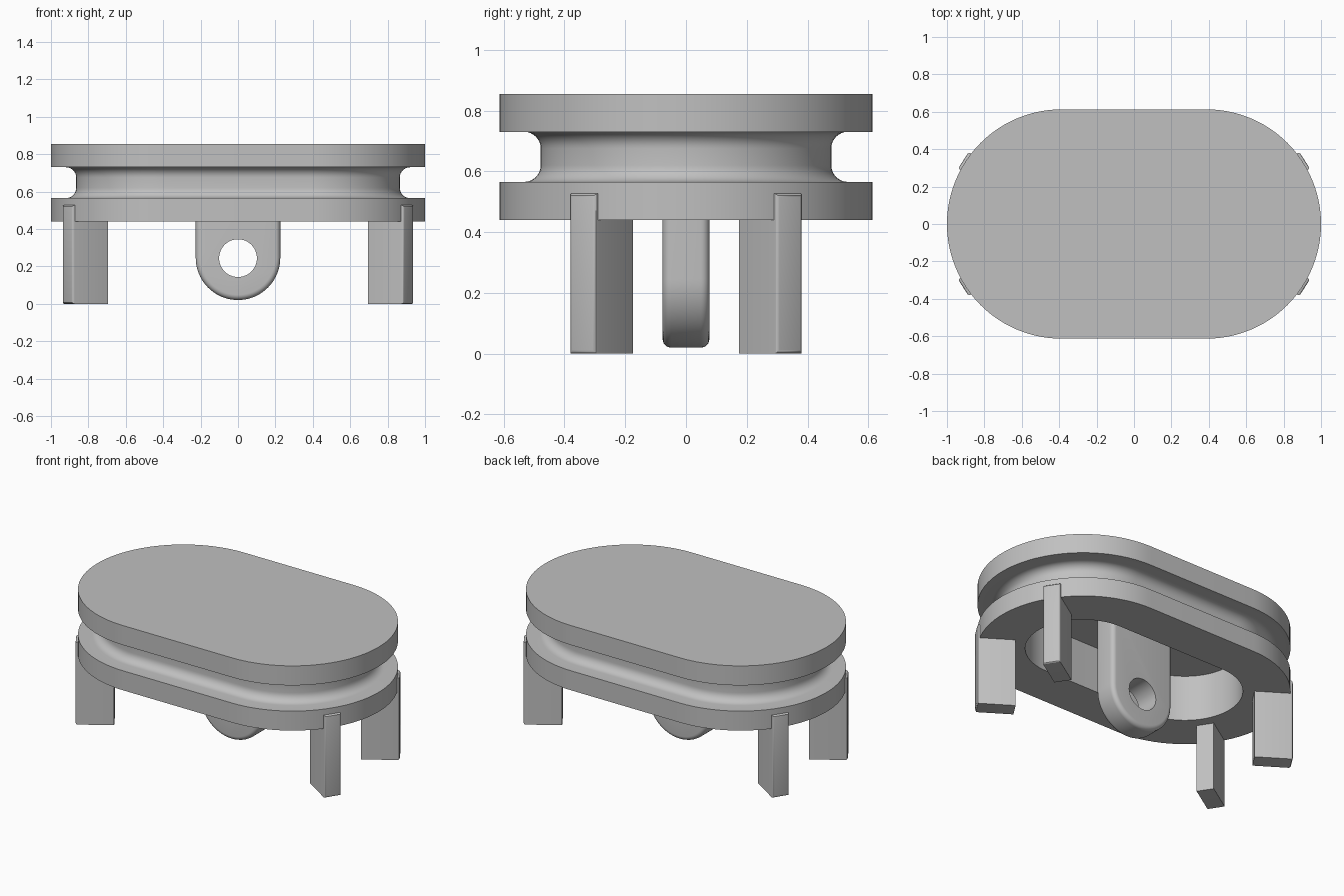
import bpy, bmesh
from math import sin, cos, pi, radians
from mathutils import Matrix, Vector

if "Cube" in bpy.data.objects:
    bpy.data.objects.remove(bpy.data.objects["Cube"])

grey = bpy.data.materials.new("plain grey")
grey.use_nodes = True
grey.diffuse_color = (0.53, 0.53, 0.53, 1)
grey.node_tree.nodes["Principled BSDF"].inputs["Base Color"].default_value = (0.53, 0.53, 0.53, 1)


def finish(name, bm):
    bmesh.ops.recalc_face_normals(bm, faces=bm.faces)
    mesh = bpy.data.meshes.new(name)
    bm.to_mesh(mesh)
    bm.free()
    mesh.materials.append(grey)
    ob = bpy.data.objects.new(name, mesh)
    bpy.context.collection.objects.link(ob)
    return ob


def smooth(ob):
    bpy.ops.object.select_all(action='DESELECT')
    ob.select_set(True)
    bpy.context.view_layer.objects.active = ob
    bpy.ops.object.shade_smooth_by_angle(angle=radians(30))


def loft(name, rings):
    """Skin a list of closed rings and cap both ends."""
    bm = bmesh.new()
    loops = [[bm.verts.new(p) for p in ring] for ring in rings]
    n = len(loops[0])
    for a, b in zip(loops, loops[1:]):
        for i in range(n):
            j = (i + 1) % n
            bm.faces.new((a[i], a[j], b[j], b[i]))
    bm.faces.new(loops[0])
    bm.faces.new(loops[-1])
    return finish(name, bm)


def arc(cx, cy, r, start, end, steps):
    return [(cx + r * cos(start + (end - start) * i / steps),
             cy + r * sin(start + (end - start) * i / steps)) for i in range(steps + 1)]


# Grooved oval body with a pocket underneath
HALF, RADIUS = 0.387, 0.613


def oval(inset, z):
    r = RADIUS - inset
    pts = arc(HALF, 0, r, -pi / 2, pi / 2, 48) + arc(-HALF, 0, r, pi / 2, 3 * pi / 2, 48)
    return [(x, y, z) for x, y in pts]


WALL, FILLET, LOW, HIGH = 0.135, 0.055, 0.565, 0.73
profile = [(0.277, 0.735), (0.277, 0.44), (0, 0.44), (0, LOW)]
profile += arc(WALL - FILLET, LOW + FILLET, FILLET, -pi / 2, 0, 8)
profile += arc(WALL - FILLET, HIGH - FILLET, FILLET, 0, pi / 2, 8)
profile += [(0, HIGH), (0, 0.855)]
smooth(loft("body", [oval(d, z) for d, z in profile]))

# Hanging lug with rounded edges
LUG_R, LUG_Y, LUG_Z, ROUND = 0.226, 0.077, 0.246, 0.028


def lug_ring(inset, y):
    r = LUG_R - inset
    pts = [(r, 0.75)] + arc(0, LUG_Z, r, 0, -pi, 40) + [(-r, 0.75)]
    return [(x, y, z) for x, z in pts]


edge = arc(ROUND, LUG_Y - ROUND, ROUND, pi / 2, pi, 6)
edge += [(d, -y) for d, y in reversed(edge)]
lug = loft("lug", [lug_ring(d, y) for d, y in edge])

# Round hole through the lug
bm = bmesh.new()
bmesh.ops.create_cone(bm, cap_ends=True, segments=48, radius1=0.101, radius2=0.101, depth=0.4,
                      matrix=Matrix.Translation((0, 0, 0.244)) @ Matrix.Rotation(pi / 2, 4, 'X'))
cutter = finish("hole_cutter", bm)
cutter.hide_render = True
cut = lug.modifiers.new("hole", 'BOOLEAN')
cut.object, cut.solver = cutter, 'EXACT'
bpy.context.view_layer.objects.active = lug
bpy.ops.object.modifier_apply(modifier="hole")
bpy.data.objects.remove(cutter)
smooth(lug)

# Four radial legs, chamfered around the outer face
LENGTH, WIDTH, HEIGHT, OUTER = 0.225, 0.104, 0.527, 0.626
for side, sx in (("left", 1), ("right", -1)):
    for end, sy in (("front", -1), ("back", 1)):
        bm = bmesh.new()
        bmesh.ops.create_cube(bm, size=1)
        bmesh.ops.scale(bm, vec=(LENGTH, WIDTH, HEIGHT), verts=bm.verts)
        rim = [e for e in bm.edges if all(v.co.x > 0 for v in e.verts)]
        bmesh.ops.bevel(bm, geom=rim, offset=0.012, segments=3, profile=0.5, affect='EDGES')
        bmesh.ops.translate(bm, vec=(OUTER - LENGTH / 2, 0, HEIGHT / 2), verts=bm.verts)
        bmesh.ops.rotate(bm, cent=(0, 0, 0), matrix=Matrix.Rotation(radians(33), 3, 'Z'), verts=bm.verts)
        bmesh.ops.translate(bm, vec=(HALF, 0, 0), verts=bm.verts)
        bmesh.ops.scale(bm, vec=Vector((sx, sy, 1)), verts=bm.verts)
        smooth(finish(f"{end}_{side}_leg", bm))
